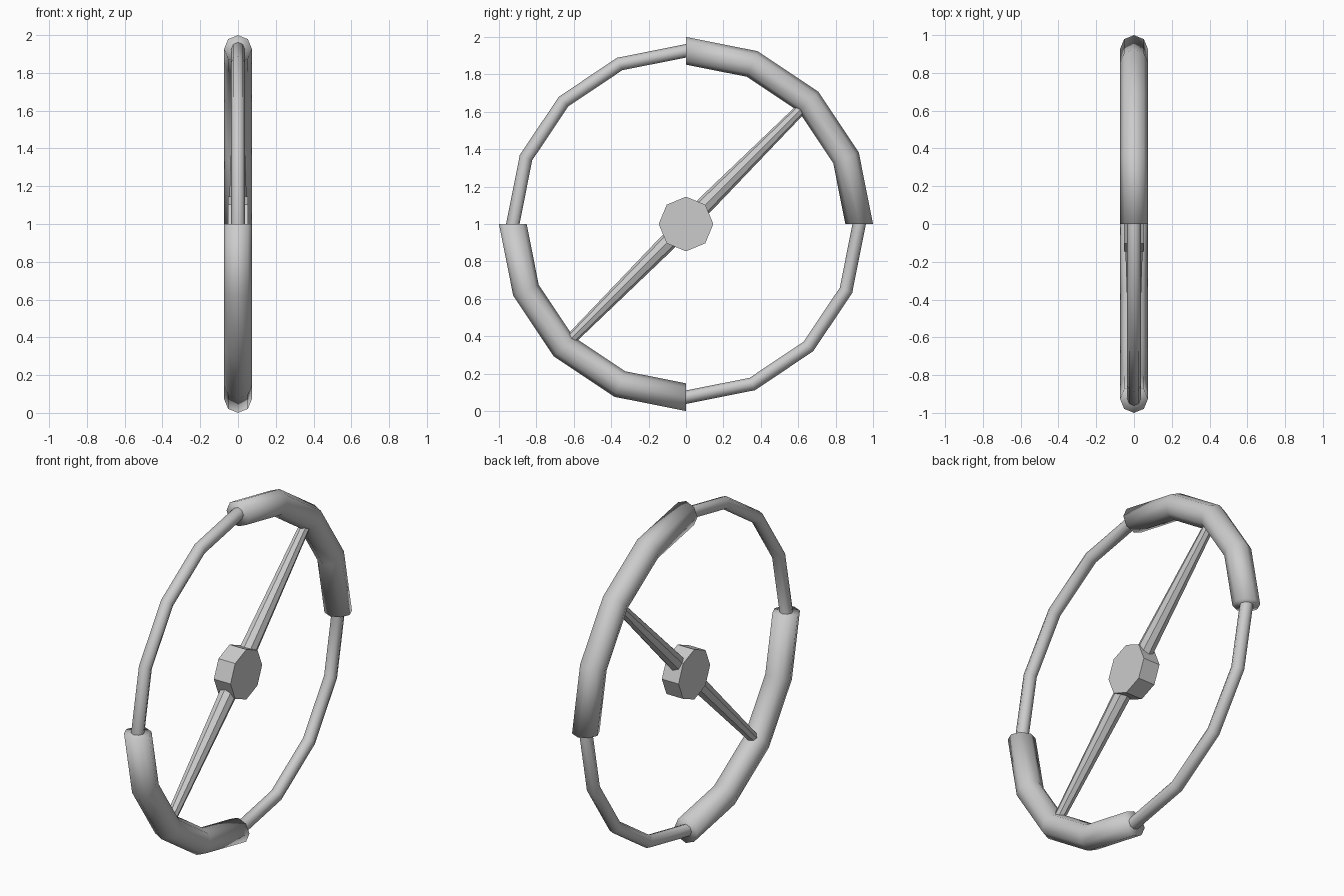
import bpy, bmesh
from math import cos, sin, pi
from mathutils import Vector

cube = bpy.data.objects.get("Cube")
if cube:
    bpy.data.objects.remove(cube, do_unlink=True)

SIDES = 8          # cross-section sides of every tube
STEP = pi / 8      # sixteen segments round the wheel
RIM = 0.926        # radius of the rim's centre line
CENTRE = Vector((0, 0, 1))
AXLE = Vector((1, 0, 0))

grey = bpy.data.materials.new("plain grey")
grey.use_nodes = True
grey.diffuse_color = (0.6, 0.6, 0.6, 1)
grey.node_tree.nodes["Principled BSDF"].inputs["Base Color"].default_value = (0.6, 0.6, 0.6, 1)


def radial(angle):
    """Direction from the hub in the plane of the wheel."""
    return Vector((0, cos(angle), sin(angle)))


def tube(name, stations, closed=False, smooth=False):
    """Skin octagons given as (centre, side vector, radius)."""
    bm = bmesh.new()
    rings = []
    for centre, side, radius in stations:
        turns = [2 * pi * i / SIDES for i in range(SIDES)]
        rings.append([bm.verts.new(centre + radius * (cos(t) * side + sin(t) * AXLE))
                      for t in turns])
    pairs = list(zip(rings, rings[1:]))
    if closed:
        pairs.append((rings[-1], rings[0]))
    else:
        bm.faces.new(rings[0])
        bm.faces.new(rings[-1])
    for a, b in pairs:
        for i in range(SIDES):
            j = (i + 1) % SIDES
            bm.faces.new((a[i], a[j], b[j], b[i]))
    return finish(name, bm, smooth)


def finish(name, bm, smooth=False):
    bmesh.ops.recalc_face_normals(bm, faces=bm.faces)
    for face in bm.faces:
        face.smooth = smooth
    mesh = bpy.data.meshes.new(name)
    bm.to_mesh(mesh)
    bm.free()
    mesh.materials.append(grey)
    obj = bpy.data.objects.new(name, mesh)
    bpy.context.collection.objects.link(obj)
    return obj


def arc(first, count, radius):
    return [(CENTRE + RIM * radial(first + i * STEP), radial(first + i * STEP), radius)
            for i in range(count)]


# Thin rim running all the way round
tube("rim", arc(0, 16, 0.036), closed=True, smooth=True)

# Opposite thick grips and the tapered spokes that carry them
for label, start in (("upper", 0), ("lower", pi)):
    tube(label + "_grip", arc(start, 5, 0.074), smooth=True)
    out = radial(start + pi / 4)
    side = AXLE.cross(out)
    tube(label + "_spoke", [(CENTRE + out * 0.05, side, 0.049),
                            (CENTRE + out * 0.88, side, 0.03)])

# Octagonal hub across the middle
bm = bmesh.new()
discs = [[bm.verts.new(CENTRE + AXLE * x + radial(i * pi / 4) * 0.146) for i in range(8)]
         for x in (-0.054, 0.054)]
for disc in discs:
    bm.faces.new(disc)
for i in range(8):
    j = (i + 1) % 8
    bm.faces.new((discs[0][i], discs[0][j], discs[1][j], discs[1][i]))
finish("hub", bm)
